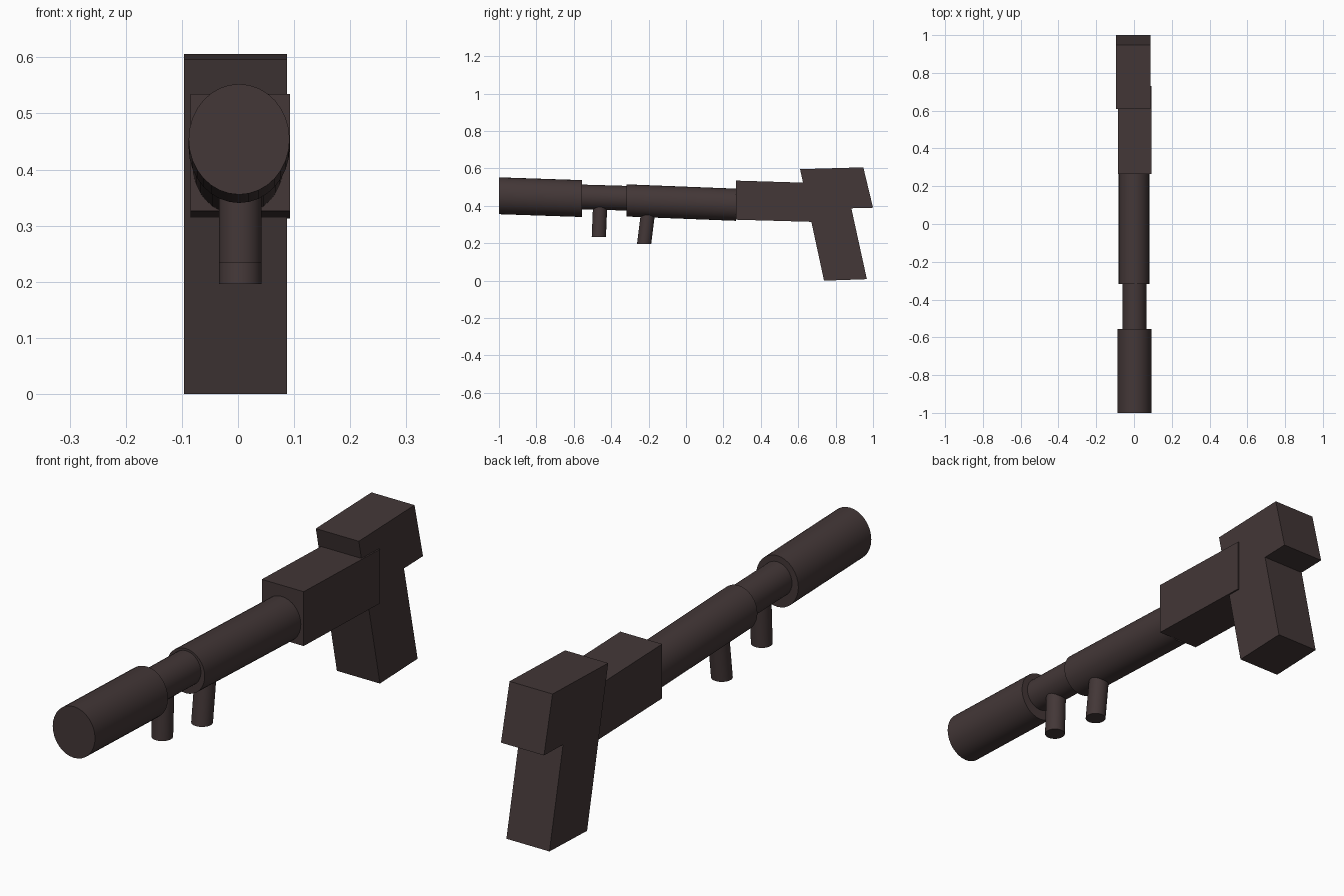
import bpy, bmesh, math
from mathutils import Vector

cube = bpy.data.objects.get("Cube")
if cube:
    bpy.data.objects.remove(cube, do_unlink=True)

COLOUR = (0.056, 0.038, 0.038, 1.0)
mat = bpy.data.materials.new("dark_brown")
mat.use_nodes = True
mat.diffuse_color = COLOUR
bsdf = next(n for n in mat.node_tree.nodes if n.type == 'BSDF_PRINCIPLED')
bsdf.inputs["Base Color"].default_value = COLOUR


def loft(name, ring_a, ring_b, smooth=False):
    """Closed solid between two matching rings of points."""
    bm = bmesh.new()
    a = [bm.verts.new(p) for p in ring_a]
    b = [bm.verts.new(p) for p in ring_b]
    bm.faces.new(a)
    bm.faces.new(b[::-1])
    n = len(a)
    for i in range(n):
        j = (i + 1) % n
        bm.faces.new((a[j], a[i], b[i], b[j]))
    bmesh.ops.recalc_face_normals(bm, faces=bm.faces)
    mesh = bpy.data.meshes.new(name)
    bm.to_mesh(mesh)
    bm.free()
    mesh.materials.append(mat)
    obj = bpy.data.objects.new(name, mesh)
    bpy.context.collection.objects.link(obj)
    if smooth:
        bpy.ops.object.select_all(action='DESELECT')
        obj.select_set(True)
        bpy.context.view_layer.objects.active = obj
        bpy.ops.object.shade_smooth_by_angle(angle=math.radians(35))
    return obj


def tube(name, start, end, rx, r2, axis='Y', sides=32):
    """Elliptical cylinder with end caps square to the named axis."""
    second = Vector((0, 0, r2)) if axis == 'Y' else Vector((0, r2, 0))
    angles = [2 * math.pi * i / sides for i in range(sides)]
    offsets = [Vector((rx * math.cos(t), 0, 0)) + second * math.sin(t) for t in angles]
    return loft(name, [Vector(start) + o for o in offsets],
                [Vector(end) + o for o in offsets], smooth=True)


def slab(name, profile, x0, x1):
    """Side profile of (y, z) points extruded across the width."""
    return loft(name, [(x0, y, z) for y, z in profile], [(x1, y, z) for y, z in profile])


# Barrel sections, sloping gently down towards the back
tube("muzzle", (0.002, -1.0, 0.454), (0.002, -0.557, 0.439), 0.09, 0.0985)
tube("barrel_neck", (0.002, -0.6, 0.449), (0.002, -0.29, 0.440), 0.063, 0.066)
tube("main_barrel", (0.0, -0.318, 0.429), (0.0, 0.268, 0.406), 0.081, 0.086)

# Pegs under the barrel
tube("front_peg", (0.004, -0.466, 0.234), (0.004, -0.458, 0.43), 0.038, 0.038, 'Z')
tube("rear_peg", (0.004, -0.224, 0.196), (0.004, -0.196, 0.42), 0.038, 0.038, 'Z')

# Receiver block
slab("receiver", [(0.266, 0.535), (0.73, 0.521), (0.73, 0.313), (0.266, 0.326)],
     -0.085, 0.093)

# Grip with overhanging rear block
slab("grip", [(0.61, 0.596), (0.948, 0.606), (1.0, 0.39), (0.884, 0.387),
              (0.967, 0.008), (0.738, 0.0)], -0.096, 0.087)
